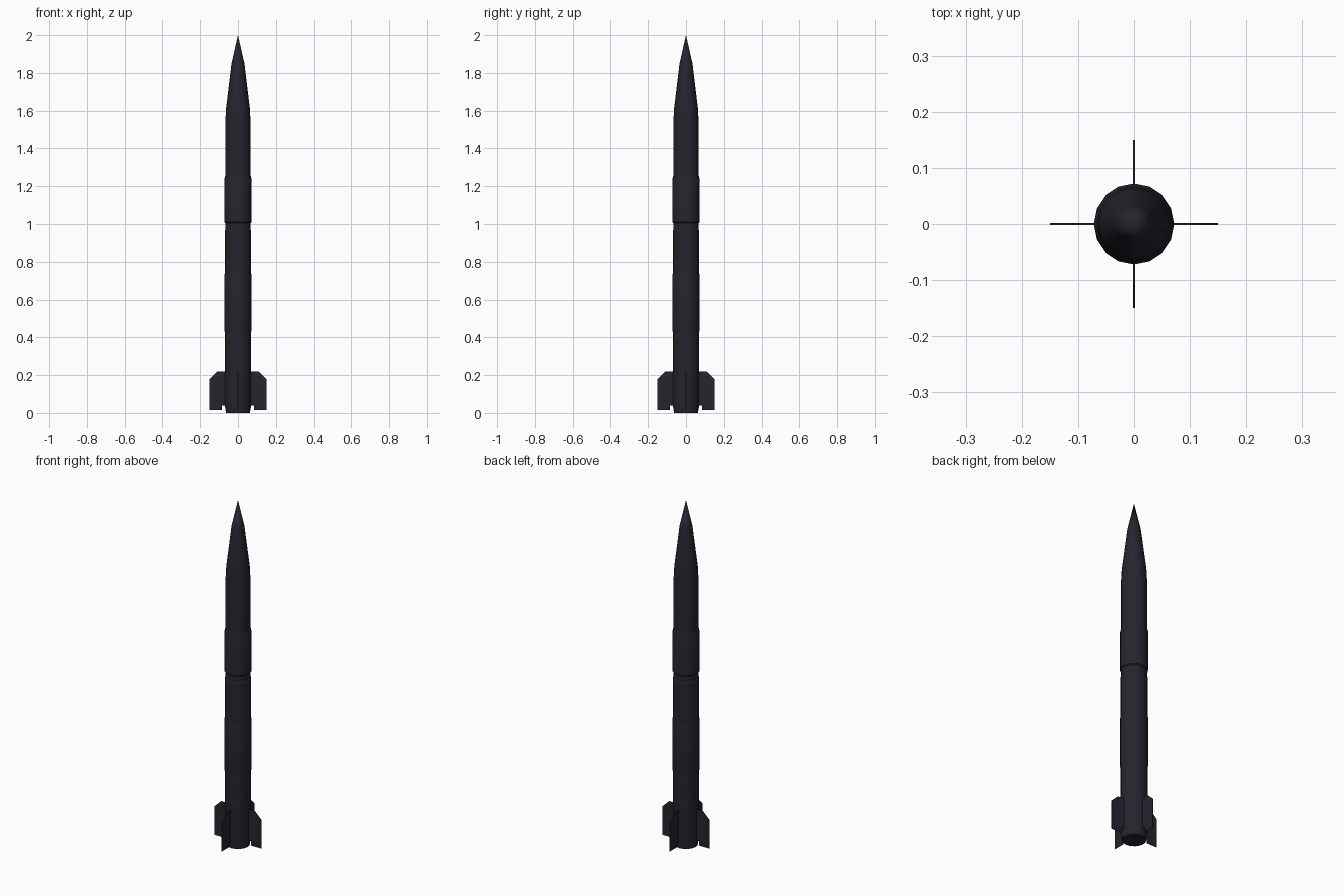
import bpy, bmesh, math

if "Cube" in bpy.data.objects:
    bpy.data.objects.remove(bpy.data.objects["Cube"])

SIDES = 16

dark = bpy.data.materials.new("dark_blue_grey")
dark.diffuse_color = (0.018, 0.018, 0.027, 1)
dark.use_nodes = True
dark.node_tree.nodes["Principled BSDF"].inputs["Base Color"].default_value = dark.diffuse_color


def finish(name, bm):
    bmesh.ops.recalc_face_normals(bm, faces=bm.faces)
    mesh = bpy.data.meshes.new(name)
    bm.to_mesh(mesh)
    bm.free()
    mesh.materials.append(dark)
    obj = bpy.data.objects.new(name, mesh)
    bpy.context.collection.objects.link(obj)
    return obj


def lathe(name, profile, cap_bottom=False):
    """Revolve (radius, z) points; corners lie on the x and y axes."""
    bm = bmesh.new()
    rings = []
    for r, z in profile:
        if r == 0:
            rings.append([bm.verts.new((0, 0, z))] * SIDES)
        else:
            rings.append([bm.verts.new((r * math.cos(a), r * math.sin(a), z))
                          for a in (2 * math.pi * i / SIDES for i in range(SIDES))])
    for low, high in zip(rings, rings[1:]):
        for i in range(SIDES):
            j = (i + 1) % SIDES
            quad = [low[i], low[j], high[j], high[i]]
            bm.faces.new(list(dict.fromkeys(quad)))
    if cap_bottom:
        bm.faces.new(rings[0])
    obj = finish(name, bm)
    bpy.ops.object.select_all(action='DESELECT')
    obj.select_set(True)
    bpy.context.view_layer.objects.active = obj
    bpy.ops.object.shade_smooth_by_angle(angle=math.radians(30))
    return obj


def fin(name, angle, thickness=0.003):
    outline = [(0.06, 0.04), (0.085, 0.04), (0.085, 0.014), (0.15, 0.014),
               (0.15, 0.18), (0.108, 0.22), (0.06, 0.22)]
    bm = bmesh.new()
    face = bm.faces.new([bm.verts.new((x, -thickness / 2, z)) for x, z in outline])
    ext = bmesh.ops.extrude_face_region(bm, geom=[face])
    verts = [v for v in ext["geom"] if isinstance(v, bmesh.types.BMVert)]
    bmesh.ops.translate(bm, verts=verts, vec=(0, thickness, 0))
    obj = finish(name, bm)
    obj.rotation_euler.z = angle


# Tail with tapered closed nozzle end
lathe("tail_section", [(0.063, 0), (0.070, 0.045), (0.070, 0.43)], cap_bottom=True)
# Slightly wider motor casing
lathe("motor_casing", [(0.070, 0.43), (0.072, 0.44), (0.072, 0.725), (0.070, 0.735)])
# Middle body and narrow joint
lathe("middle_body", [(0.070, 0.735), (0.070, 0.965), (0.067, 0.97), (0.067, 1.005), (0.072, 1.01)])
# Raised collar section
lathe("collar_section", [(0.072, 1.01), (0.072, 1.235), (0.067, 1.255)])
# Forward body
lathe("forward_body", [(0.067, 1.255), (0.067, 1.53), (0.063, 1.61)])
# Pointed nose
lathe("nose_cone", [(0.063, 1.61), (0.034, 1.85), (0, 2.0)])

# Four tail fins
for i in range(4):
    fin(f"tail_fin_{i + 1}", i * math.pi / 2)
